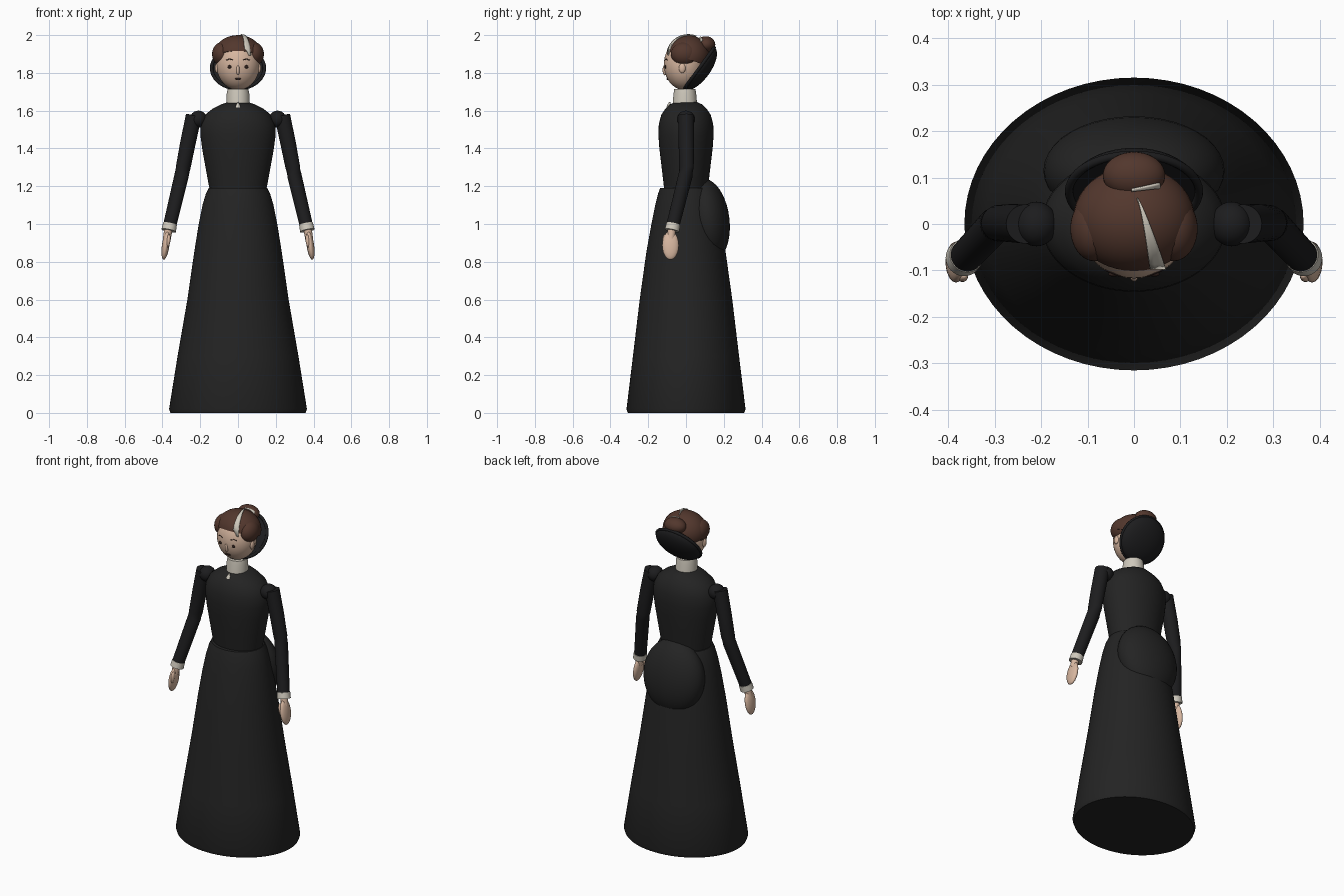
import bpy, bmesh, math
from mathutils import Vector, Matrix, Quaternion

cube = bpy.data.objects.get("Cube")
if cube:
    bpy.data.objects.remove(cube, do_unlink=True)


def material(name, rgb):
    m = bpy.data.materials.new(name)
    m.use_nodes = True
    colour = (*rgb, 1)
    m.diffuse_color = colour
    bsdf = m.node_tree.nodes["Principled BSDF"]
    bsdf.inputs["Base Color"].default_value = colour
    bsdf.inputs["Roughness"].default_value = 0.8
    return m


DRESS = material("dress black", (0.017, 0.017, 0.017))
SLEEVE = material("sleeve black", (0.012, 0.012, 0.013))
HAIR = material("hair brown", (0.085, 0.038, 0.026))
SKIN = material("skin", (0.68, 0.47, 0.35))
CREAM = material("cream", (0.62, 0.58, 0.50))
DARK = material("feature brown", (0.03, 0.015, 0.012))


def finish(name, bm, mat):
    """Turn a bmesh into a smooth-shaded object."""
    bmesh.ops.recalc_face_normals(bm, faces=bm.faces)
    me = bpy.data.meshes.new(name)
    bm.to_mesh(me)
    bm.free()
    me.materials.append(mat)
    ob = bpy.data.objects.new(name, me)
    bpy.context.collection.objects.link(ob)
    bpy.ops.object.select_all(action="DESELECT")
    ob.select_set(True)
    bpy.context.view_layer.objects.active = ob
    bpy.ops.object.shade_smooth_by_angle(angle=math.radians(40))
    return ob


def loft(name, rings, mat, sides=48, follow=False):
    """Closed skin over (x, y, z, rx, ry) rings, square to the path if follow."""
    bm = bmesh.new()
    centres = [Vector(r[:3]) for r in rings]
    loops = []
    for i, r in enumerate(rings):
        q = Quaternion()
        if follow:
            d = centres[min(i + 1, len(rings) - 1)] - centres[max(i - 1, 0)]
            q = d.to_track_quat("Z", "Y")
        loop = []
        for k in range(sides):
            a = math.tau * k / sides
            p = Vector((r[3] * math.cos(a), r[4] * math.sin(a), 0))
            loop.append(bm.verts.new(centres[i] + q @ p))
        loops.append(loop)
    for a, b in zip(loops, loops[1:]):
        for k in range(sides):
            j = (k + 1) % sides
            bm.faces.new((a[k], a[j], b[j], b[k]))
    bm.faces.new(loops[0])
    bm.faces.new(loops[-1])
    return finish(name, bm, mat)


def ellipsoid(name, centre, radii, mat, rot=Quaternion(), cut=None, seg=40):
    """Scaled ball; cut = (local point, normal) keeps the side the normal faces."""
    bm = bmesh.new()
    bmesh.ops.create_uvsphere(bm, u_segments=seg, v_segments=seg // 2, radius=1)
    bmesh.ops.scale(bm, vec=radii, verts=bm.verts)
    if cut:
        geom = bm.verts[:] + bm.edges[:] + bm.faces[:]
        bmesh.ops.bisect_plane(bm, geom=geom, plane_co=cut[0],
                               plane_no=cut[1], clear_inner=True)
        rim = [e for e in bm.edges if e.is_boundary]
        bmesh.ops.holes_fill(bm, edges=rim, sides=0)
    bm.transform(Matrix.Translation(centre) @ rot.to_matrix().to_4x4())
    return finish(name, bm, mat)


def streak(name, centre, radii, edges, mat, steps=14):
    """Thin plate lying on the top of an ellipsoid; edges(t) gives two xy points."""
    bm = bmesh.new()
    rows = []
    for i in range(steps + 1):
        a, b = (Vector(p) for p in edges(i / steps))
        row = []
        for k in range(4):
            p = a.lerp(b, k / 3)
            u, v = (p.x - centre[0]) / radii[0], (p.y - centre[1]) / radii[1]
            z = centre[2] + radii[2] * math.sqrt(max(0, 1 - u * u - v * v))
            row.append(bm.verts.new((p.x, p.y, z + 0.003)))
        rows.append(row)
    for a, b in zip(rows, rows[1:]):
        for k in range(3):
            bm.faces.new((a[k], a[k + 1], b[k + 1], b[k]))
    ob = finish(name, bm, mat)
    mod = ob.modifiers.new("thickness", "SOLIDIFY")
    mod.thickness = 0.006
    mod.offset = 0


# Dress
skirt = [(0, .358, .308), (.02, .365, .315), (.3, .32, .281), (.6, .268, .245),
         (.85, .232, .21), (1.0, .208, .183), (1.1, .188, .163),
         (1.16, .17, .148), (1.19, .155, .137)]
loft("skirt", [(0, 0, z, rx, ry) for z, rx, ry in skirt], DRESS, 64)
bodice = [(1.18, .15, .115), (1.3, .172, .129), (1.4, .19, .141), (1.47, .199, .146),
          (1.53, .197, .144), (1.58, .172, .13), (1.61, .135, .109),
          (1.632, .092, .088), (1.645, .055, .06)]
loft("bodice", [(0, 0, z, rx, ry) for z, rx, ry in bodice], DRESS, 64)
ellipsoid("bustle", (0, .115, 1.02), (.195, .115, .22), DRESS,
          Quaternion((1, 0, 0), 0.12))

# Collar and brooch
loft("collar", [(0, -.006, 1.62, .062, .066), (0, -.006, 1.69, .06, .06),
                (0, -.006, 1.715, .055, .056)], CREAM)
loft("brooch", [(0, -.094, 1.617, .016, .01), (0, -.09, 1.632, .009, .008),
                (0, -.086, 1.645, .003, .004)], CREAM, 12)

# Head and face
HEAD, HEAD_R = (0, -.01, 1.845), (.115, .107, .135)


def face_y(x, z):
    u, v = x / HEAD_R[0], (z - HEAD[2]) / HEAD_R[2]
    return HEAD[1] - HEAD_R[1] * math.sqrt(1 - u * u - v * v)


ellipsoid("head", HEAD, HEAD_R, SKIN)
ellipsoid("nose", (0, -.112, 1.815), (.009, .012, .028), SKIN, seg=16)
ellipsoid("mouth", (0, face_y(0, 1.768), 1.768), (.017, .005, .006), DARK, seg=16)

# Hair, bun and pale streaks
CROWN, CROWN_R = (0, .01, 1.89), (.131, .115, .11)
BUN, BUN_R = (0, .105, 1.95), (.067, .05, .044)
ellipsoid("hair_crown", CROWN, CROWN_R, HAIR,
          cut=((0, -.115, .028), Vector((0, .38, 1)).normalized()))
ellipsoid("hair_bun", BUN, BUN_R, HAIR)


def crown_edges(t):
    x, w, y = .007 + .044 * t ** .8, .001 + .016 * t, .055 - .15 * t
    return (x - w, y), (x + w, y)


def bun_edges(t):
    x, y, w = -.005 + .06 * t, .073 + .01 * t, .002 + .003 * t
    return (x, y - w), (x, y + w)


streak("crown_streak", CROWN, CROWN_R, crown_edges, CREAM)
streak("bun_streak", BUN, BUN_R, bun_edges, CREAM)

# Snood behind the head
tilt = Vector((0, .81, -.59)).to_track_quat("Z", "Y")
snood = Vector((0, .07, 1.825))
ellipsoid("snood", snood, (.143, .137, .06), SLEEVE, tilt,
          cut=((0, 0, 0), (0, 0, 1)))
bpy.ops.mesh.primitive_torus_add(major_radius=.14, minor_radius=.009,
                                 major_segments=48, minor_segments=10,
                                 location=snood, rotation=tilt.to_euler())
rim = bpy.context.object
rim.name = "snood_rim"
rim.scale.y = .96
rim.data.materials.append(SLEEVE)
bpy.ops.object.shade_smooth_by_angle(angle=math.radians(40))

# Paired parts
for s, side in ((1, "left"), (-1, "right")):
    ellipsoid(side + "_hair_puff", (s * .085, -.01, 1.9), (.052, .07, .062), HAIR)
    ellipsoid(side + "_ear", (s * .112, -.02, 1.825), (.01, .018, .026), SKIN, seg=16)
    ellipsoid(side + "_eye", (s * .044, face_y(.044, 1.832), 1.832),
              (.011, .005, .009), DARK, seg=16)
    brow = [(s * x, face_y(x, z), z, .0025, .0025)
            for x, z in ((.028, 1.868), (.045, 1.874), (.062, 1.867))]
    loft(side + "_eyebrow", brow, DARK, 8, True)

    ellipsoid(side + "_shoulder", (s * .21, 0, 1.555), (.045, .048, .045), SLEEVE)
    arm = [(.234, 0, 1.575, .042), (.265, .002, 1.43, .041), (.29, .002, 1.3, .039),
           (.298, -.002, 1.26, .038), (.362, -.07, .99, .035)]
    loft(side + "_sleeve", [(s * x, y, z, r, r) for x, y, z, r in arm],
         SLEEVE, 32, True)
    cuff = [(.36, -.067, 1.0, .037), (.367, -.074, .965, .039)]
    loft(side + "_cuff", [(s * x, y, z, r, r) for x, y, z, r in cuff],
         CREAM, 32, True)
    wrist = [(.367, -.074, .98, .022), (.377, -.08, .92, .021)]
    loft(side + "_wrist", [(s * x, y, z, r, r) for x, y, z, r in wrist],
         SKIN, 20, True)
    lean = Quaternion((0, 1, 0), -s * .14)
    ellipsoid(side + "_hand", (s * .383, -.082, .887), (.02, .044, .077), SKIN,
              lean, seg=24)
    ellipsoid(side + "_thumb", (s * .369, -.112, .91), (.011, .013, .036), SKIN,
              lean, seg=16)
